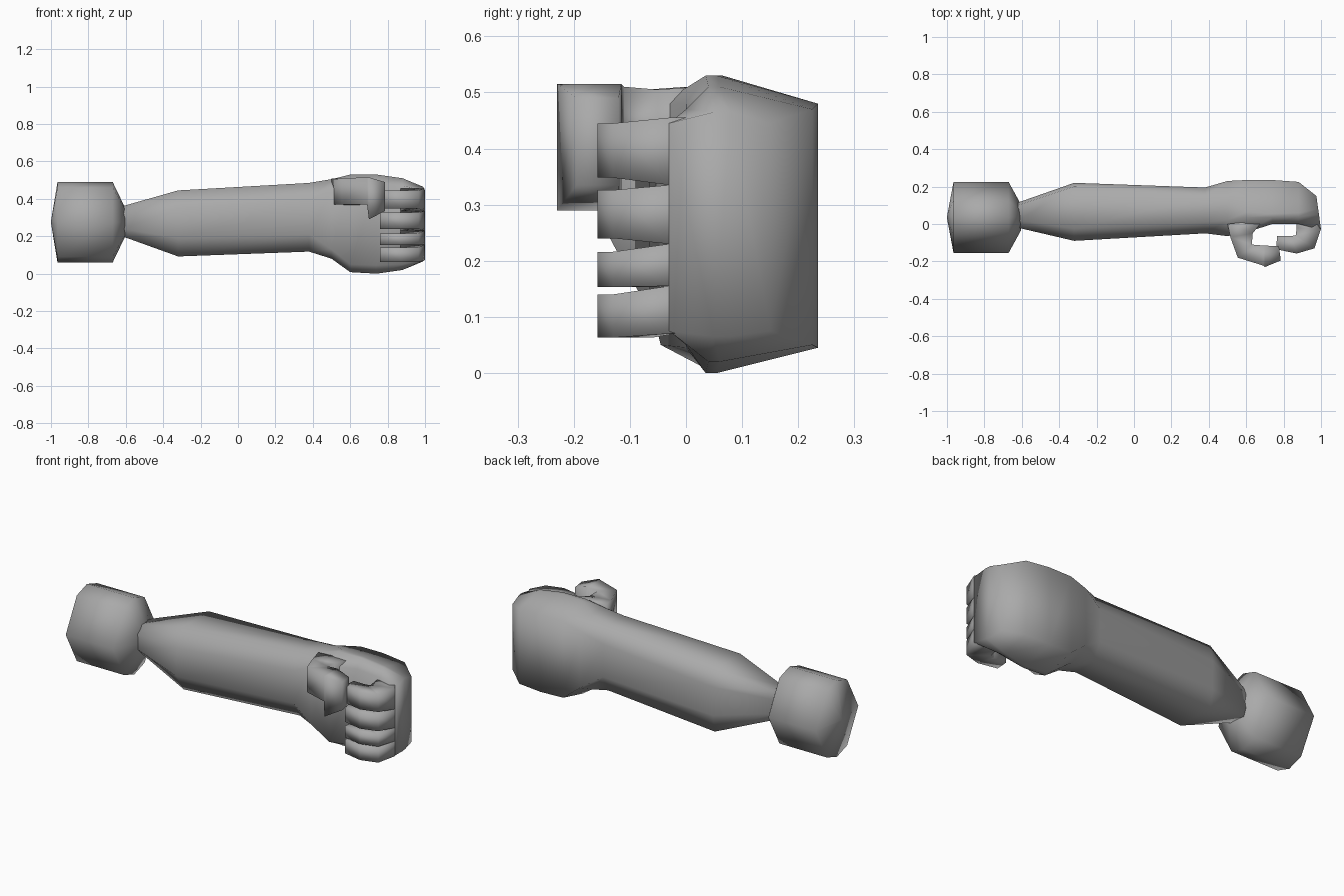
import bpy, bmesh, math

cube = bpy.data.objects.get("Cube")
if cube:
    bpy.data.objects.remove(cube)

grey = bpy.data.materials.new("plain grey")
grey.use_nodes = True
grey.diffuse_color = (0.4, 0.4, 0.4, 1)
grey.node_tree.nodes["Principled BSDF"].inputs["Base Color"].default_value = (0.4, 0.4, 0.4, 1)


def loft(name, rings, sharp=100):
    """Skin a closed tube through rings of equal point count and cap both ends."""
    bm = bmesh.new()
    loops = [[bm.verts.new(p) for p in ring] for ring in rings]
    n = len(loops[0])
    for a, b in zip(loops, loops[1:]):
        for i in range(n):
            j = (i + 1) % n
            bm.faces.new((a[i], a[j], b[j], b[i]))
    bm.faces.new(loops[0])
    bm.faces.new(loops[-1])
    bmesh.ops.recalc_face_normals(bm, faces=bm.faces)
    mesh = bpy.data.meshes.new(name)
    bm.to_mesh(mesh)
    bm.free()
    mesh.materials.append(grey)
    obj = bpy.data.objects.new(name, mesh)
    bpy.context.collection.objects.link(obj)
    bpy.ops.object.select_all(action='DESELECT')
    obj.select_set(True)
    bpy.context.view_layer.objects.active = obj
    bpy.ops.object.shade_smooth_by_angle(angle=math.radians(sharp))
    return obj


def stub_ring(x, r):
    """Eight-sided section with its corners drawn towards top and bottom."""
    outline = [(0, 1), (0.42, 0.86), (0.88, 0), (0.42, -0.86),
               (0, -1), (-0.42, -0.86), (-0.88, 0), (-0.42, 0.86)]
    return [(x, 0.035 + r * y, 0.275 + r * z) for y, z in outline]


def arm_ring(x, front, near, far, back, z0, z1, z2, z3, lean=0):
    """Eight-sided section; lean pushes the front edge further along x."""
    outline = [(near, z3), (far, z3), (back, z2), (back, z1),
               (far, z0), (near, z0), (front, z1), (front, z2)]
    return [(x + lean * (back - y) / (back - front), y, z) for y, z in outline]


def box_ring(outer, inner, low, high):
    return [(*outer, low), (*outer, high), (*inner, high), (*inner, low)]


# Upper arm stub: faceted block with a shallow point and a tapered joint
loft("upper_arm_stub", [stub_ring(x, r) for x, r in
                        ((-1, 0.004), (-0.965, 0.215), (-0.67, 0.215), (-0.605, 0.08))])

# Forearm with a full, boxy back, flowing into the palm and knuckles
sections = [
    (-0.62, -0.02, 0.02, 0.10, 0.115, 0.20, 0.24, 0.32, 0.36),
    (-0.32, -0.09, -0.025, 0.20, 0.22, 0.092, 0.19, 0.35, 0.445),
    (0.38, -0.05, 0.01, 0.15, 0.195, 0.118, 0.21, 0.395, 0.485),
    (0.50, -0.065, 0.02, 0.12, 0.23, 0.08, 0.13, 0.45, 0.505),
    (0.60, -0.045, 0.035, 0.065, 0.235, 0.008, 0.05, 0.48, 0.53),
    (0.74, 0.0, 0.035, 0.055, 0.235, 0.0, 0.045, 0.48, 0.53),
    (0.88, 0.0, 0.04, 0.06, 0.225, 0.02, 0.05, 0.47, 0.51),
    (0.975, -0.03, 0.05, 0.08, 0.15, 0.065, 0.075, 0.445, 0.465, 0.025),
]
loft("forearm_and_palm", [arm_ring(*s) for s in sections])

# Four curled fingers: (outer, inner) outline from knuckle to tip
curl = [((0.94, 0.06), (0.87, 0.03)), ((0.998, -0.03), (0.87, -0.02)),
        ((0.965, -0.13), (0.865, -0.06)), ((0.87, -0.158), (0.84, -0.065)),
        ((0.76, -0.135), (0.765, -0.065))]
fingers = {
    "index_finger": (0.335, 0.455, 0.348, 0.445),
    "middle_finger": (0.23, 0.335, 0.24, 0.326),
    "ring_finger": (0.155, 0.23, 0.153, 0.216),
    "little_finger": (0.07, 0.155, 0.063, 0.14),
}
for name, (low, high, tip_low, tip_high) in fingers.items():
    rings = []
    for i, (outer, inner) in enumerate(curl):
        t = min(1, max(0, i - 1))
        rings.append(box_ring(outer, inner, low + (tip_low - low) * t,
                              high + (tip_high - high) * t))
    loft(name, rings)

# Thumb folded across the front, with a drooping tip
loft("thumb", [
    box_ring((0.50, 0.0), (0.69, 0.02), 0.36, 0.51),
    box_ring((0.515, -0.07), (0.635, -0.05), 0.37, 0.505),
    box_ring((0.555, -0.18), (0.63, -0.11), 0.37, 0.51),
    box_ring((0.69, -0.222), (0.69, -0.115), 0.37, 0.515),
    box_ring((0.70, -0.23), (0.70, -0.115), 0.29, 0.515),
    box_ring((0.785, -0.195), (0.775, -0.12), 0.335, 0.49),
])
